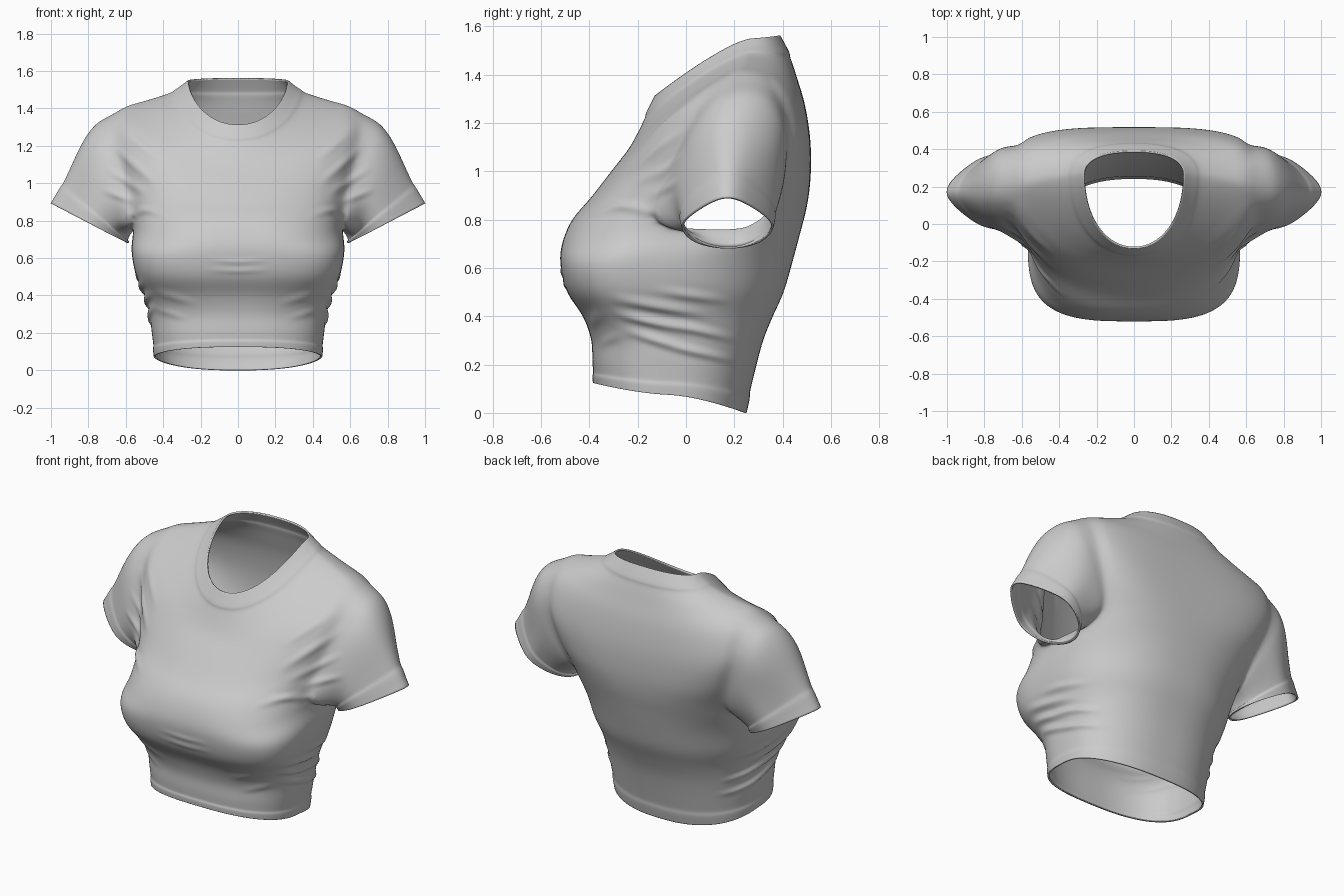
import bpy, bmesh, math
from mathutils import Vector

if "Cube" in bpy.data.objects:
    bpy.data.objects.remove(bpy.data.objects["Cube"])

# Torso rings, neck to hem: half width, front/back roundness, y front/side/back, z front/side/back
RINGS = [
    (.265, 2.1, 2.4, -.125, .26, .385, 1.31, 1.545, 1.56),
    (.35, 2.1, 2.4, -.168, .255, .43, 1.225, 1.488, 1.475),
    (.52, 2.0, 2.7, -.20, .23, .462, 1.16, 1.435, 1.38),
    (.66, 2.0, 3.2, -.24, .20, .494, 1.09, 1.39, 1.27),
    (.69, 2.0, 3.6, -.31, .19, .516, 1.0, 1.25, 1.12),
    (.63, 2.2, 3.3, -.395, .17, .516, .89, 1.05, .97),
    (.58, 2.6, 2.7, -.472, .15, .50, .80, .89, .85),
    (.562, 3.1, 2.4, -.514, .10, .472, .70, .76, .74),
    (.57, 3.4, 2.4, -.52, -.07, .44, .61, .64, .62),
    (.547, 3.3, 2.4, -.493, -.10, .405, .5, .51, .5),
    (.50, 2.9, 2.4, -.427, -.08, .36, .4, .4, .4),
    (.475, 2.6, 2.4, -.392, -.06, .32, .3, .3, .3),
    (.46, 2.6, 2.4, -.388, -.06, .285, .21, .19, .17),
    (.445, 2.6, 2.4, -.38, -.06, .245, .125, .075, .0),
]
COLS = 32


def ring_at(t):
    """Catmull-Rom interpolation of the ring parameters."""
    i = min(int(t), len(RINGS) - 2)
    u = t - i
    a, b, c, d = (RINGS[max(0, min(len(RINGS) - 1, i + k))] for k in (-1, 0, 1, 2))
    return [.5 * (2*q + (r - p)*u + (2*p - 5*q + 4*r - s)*u*u + (3*q - p - 3*r + s)*u**3)
            for p, q, r, s in zip(a, b, c, d)]


def torso_point(t, c):
    hw, nf, nb, yf, ys, yb, zf, zs, zb = ring_at(t)
    th = -math.pi/2 + math.pi*c/COLS
    s, co = abs(math.sin(th)), max(0, math.cos(th))
    n, ye, ze = (nf, yf, zf) if th < 0 else (nb, yb, zb)
    x = 0 if c in (0, COLS) else hw * co**(2/n)
    return Vector((x, ys + (ye - ys)*s**(2/n), zs + (ze - zs)*s**1.2))


# Half torso with an armhole left open
ts = [0, .33, .66, .9] + [1 + i/3 for i in range(34)] + [12.33, 12.48, 12.56, 12.8, 13]
bm = bmesh.new()
grid = [[bm.verts.new(torso_point(t, c)) for c in range(COLS + 1)] for t in ts]
band = [v for t, row in zip(ts, grid) if t < .95 or t > 12.52 for v in row]
for r in range(len(ts) - 1):
    for c in range(COLS):
        tm = (ts[r] + ts[r + 1])/2
        if abs((tm - 5)/2.1)**2.4 + abs((c + .5 - 17)/5.4)**2.4 < 1:
            continue
        bm.faces.new((grid[r][c], grid[r+1][c], grid[r+1][c+1], grid[r][c+1]))
bmesh.ops.delete(bm, geom=[v for v in bm.verts if not v.link_faces], context='VERTS')

# Walk round the armhole and even it out
zone = {grid[r][c] for r, t in enumerate(ts) if 2 < t < 8 for c in range(8, 27) if grid[r][c].is_valid}
links = {}
for e in bm.edges:
    if e.is_boundary and e.verts[0] in zone and e.verts[1] in zone:
        a, b = e.verts
        links.setdefault(a, []).append(b)
        links.setdefault(b, []).append(a)
start = next(iter(links))
loop, prev, cur = [start], start, links[start][0]
while cur != start:
    loop.append(cur)
    nxt = [v for v in links[cur] if v != prev][0]
    prev, cur = cur, nxt
L = len(loop)
for _ in range(4):
    pts = [(loop[i-1].co + loop[i].co*2 + loop[(i+1) % L].co)/4 for i in range(L)]
    for v, p in zip(loop, pts):
        v.co = p

# Sleeve: each armhole point runs along a curve to the cuff, which narrows at its outer tip
mid = sum((v.co for v in loop), Vector())/L
hy = max(abs(v.co.y - mid.y) for v in loop)
hz = max(abs(v.co.z - mid.z) for v in loop)
steps = [i/10 for i in range(1, 9)] + [.84, .87, .94, 1]
sleeve = [loop]
for u in steps:
    ring = []
    for v in loop:
        f = math.atan2((v.co.z - mid.z)/hz, (v.co.y - mid.y)/hy)
        sf, cf = math.sin(f), math.cos(f)
        s = (1 + sf)/2
        end = Vector((.793 + .204*sf, .172 + .188*cf*(1 - .45*max(0, sf)), .785 + .105*sf))
        p1 = v.co + Vector((.02 + .17*s, .01*max(0, cf), -.02 - .03*s))
        p2 = end + Vector((-.14*s, .025*cf, .03 + .19*s))
        w = 1 - u
        ring.append(bm.verts.new(v.co*w**3 + p1*3*w*w*u + p2*3*w*u*u + end*u**3))
    sleeve.append(ring)
    if u > .86:
        band += ring
for a, b in zip(sleeve, sleeve[1:]):
    for i in range(L):
        j = (i + 1) % L
        bm.faces.new((a[i], a[j], b[j], b[i]))
for _ in range(3):
    near = set(sleeve[0] + sleeve[1]) | {e.other_vert(v) for v in loop for e in v.link_edges}
    bmesh.ops.smooth_vert(bm, verts=list(near), factor=.4, use_axis_x=True, use_axis_y=True, use_axis_z=True)

# Consistent outward normals, then raise collar, hem and cuff bands
bmesh.ops.recalc_face_normals(bm, faces=bm.faces[:])
if min(bm.faces, key=lambda f: f.calc_center_median().y).normal.y > 0:
    bmesh.ops.reverse_faces(bm, faces=bm.faces[:])
bm.normal_update()
for v, n in [(v, v.normal.copy()) for v in band]:
    if v.co.x < 1e-6:
        n.x = 0
    v.co += n*.006

mesh = bpy.data.meshes.new("cropped_shirt")
bm.to_mesh(mesh)
bm.free()
shirt = bpy.data.objects.new("cropped_shirt", mesh)
bpy.context.collection.objects.link(shirt)
bpy.context.view_layer.objects.active = shirt
shirt.select_set(True)
m = shirt.modifiers.new("mirror", 'MIRROR')
m.merge_threshold = .0005
s = shirt.modifiers.new("subdivide", 'SUBSURF')
s.levels = 2
for name in ("mirror", "subdivide"):
    bpy.ops.object.modifier_apply(modifier=name)

# Cloth folds: start, end, width, height; side folds in (y, z), front folds in (x, z)
SIDE = [(-.34, .48, .12, .40, .026, .012), (-.33, .42, .06, .33, .024, .013),
        (-.10, .38, .22, .30, .024, .012), (-.28, .35, .10, .23, .024, .012),
        (-.06, .28, .22, .21, .022, .010), (-.36, .87, -.06, .82, .024, .006),
        (-.15, .51, .20, .46, .024, .008)]
FRONT = [(.42, .98, .68, 1.21, .028, .008), (.47, .93, .72, 1.09, .026, .008),
         (.40, 1.10, .62, 1.29, .028, .005), (.52, .89, .74, .97, .024, .008),
         (.36, .82, .58, .88, .024, .006), (0, .53, .2, .54, .018, .004),
         (0, .58, .18, .59, .018, .004), (.20, .35, .48, .43, .028, .005),
         (.25, .27, .48, .34, .024, .004)]


def fold(px, pz, folds):
    h = 0
    for ax, az, bx, bz, wid, amp in folds:
        dx, dz = bx - ax, bz - az
        u = ((px - ax)*dx + (pz - az)*dz)/(dx*dx + dz*dz)
        if ax == 0:
            u = .5 + u/2        # folds across the centre peak at x = 0
            d = abs(pz - az - (2*u - 1)*dz)/wid
        else:
            d = math.hypot(px - ax - u*dx, pz - az - u*dz)/wid
        if 0 < u < 1 and d < 4:
            # ridge flanked by shallow valleys, fading at both ends
            h += amp*math.sin(math.pi*u)**1.5*(1 - .8*d*d)*math.exp(-d*d)
    return h


mesh = shirt.data
moves = []
for v in mesh.vertices:
    p, n = v.co, v.normal
    h = 0
    if p.z < .95 and abs(p.x) < .6:
        h += fold(p.y, p.z, SIDE)*min(1, abs(n.x)*1.3)
    if n.y < 0:
        h += fold(abs(p.x), p.z, FRONT)*min(1, -n.y*1.5)
    moves.append(n*h)
for v, d in zip(mesh.vertices, moves):
    v.co += d

# Cloth thickness
t = shirt.modifiers.new("thickness", 'SOLIDIFY')
t.thickness = .01
t.offset = -1
bpy.ops.object.shade_smooth()
